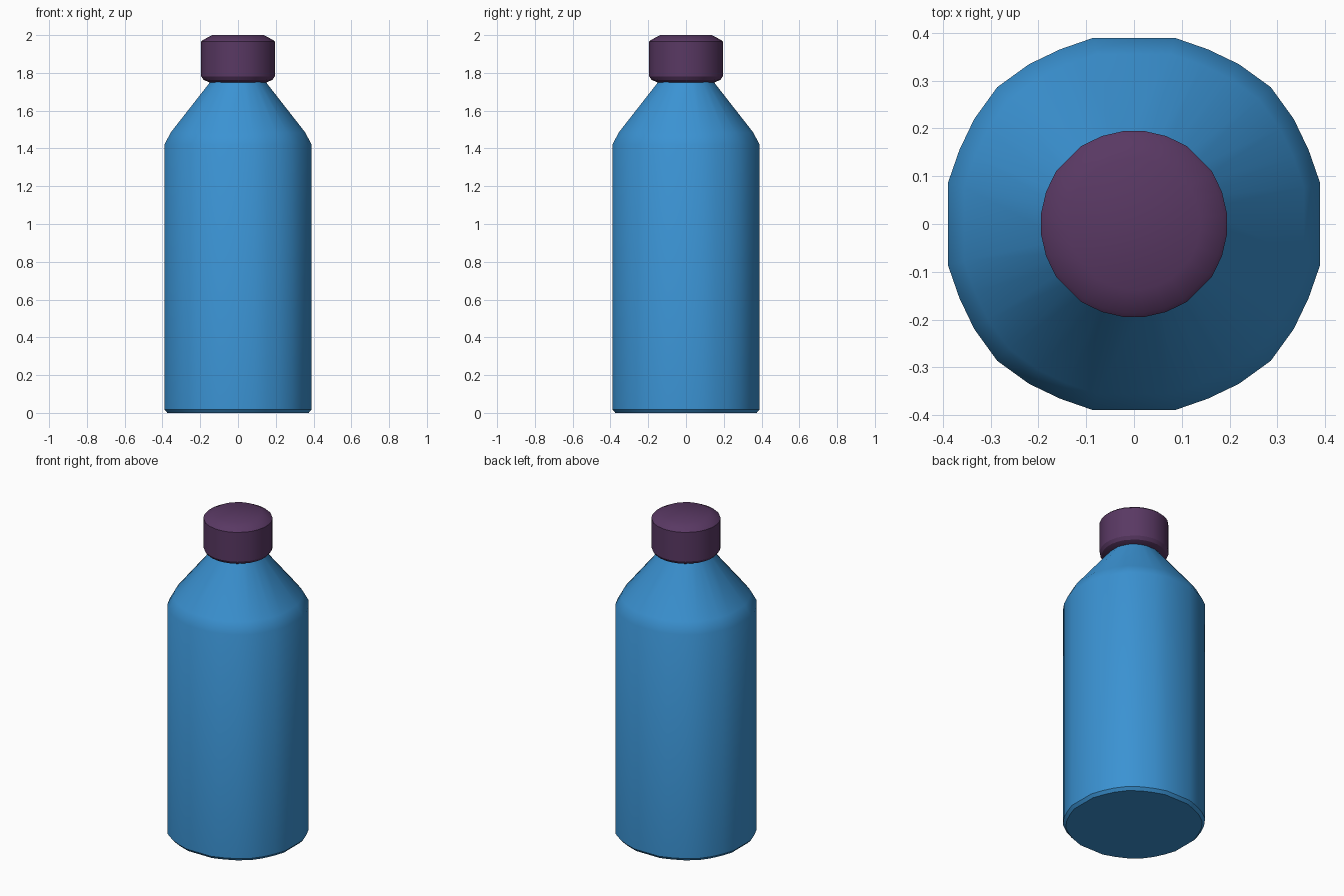
import bpy, bmesh, math

cube = bpy.data.objects.get("Cube")
if cube:
    bpy.data.objects.remove(cube, do_unlink=True)


def make_material(name, rgb):
    mat = bpy.data.materials.new(name)
    mat.use_nodes = True
    mat.diffuse_color = (*rgb, 1)
    mat.node_tree.nodes["Principled BSDF"].inputs["Base Color"].default_value = (*rgb, 1)
    return mat


def lathe(name, section, profile, mat):
    """Stack rings through (radius, z). The section lists (degrees, radius factor)
    for one quadrant and is repeated four times around the axis."""
    bm = bmesh.new()
    rings = []
    for radius, z in profile:
        ring = []
        for quadrant in range(4):
            for deg, factor in section:
                a = math.radians(deg + 90 * quadrant)
                r = radius * factor
                ring.append(bm.verts.new((r * math.cos(a), r * math.sin(a), z)))
        rings.append(ring)
    n = len(rings[0])
    for low, high in zip(rings, rings[1:]):
        for i in range(n):
            j = (i + 1) % n
            bm.faces.new((low[i], low[j], high[j], high[i]))
    bm.faces.new(rings[0][::-1])
    bm.faces.new(rings[-1])
    mesh = bpy.data.meshes.new(name)
    bm.to_mesh(mesh)
    bm.free()
    mesh.materials.append(mat)
    obj = bpy.data.objects.new(name, mesh)
    bpy.context.collection.objects.link(obj)
    bpy.ops.object.select_all(action='DESELECT')
    obj.select_set(True)
    bpy.context.view_layer.objects.active = obj
    bpy.ops.object.shade_smooth_by_angle(angle=math.radians(29))
    return obj


blue = make_material("bottle blue", (0.043, 0.29, 0.65))
purple = make_material("cap purple", (0.10, 0.04, 0.125))

# Body with four slightly flattened sides, sloping shoulder and neck
body_section = [(12.3, 1.0), (23, 0.995), (33.3, 1.003), (45, 1.015),
                (56.7, 1.003), (67, 0.995), (77.7, 1.0)]
lathe("bottle_body", body_section,
      [(0.383, 0.0), (0.399, 0.018), (0.399, 1.42), (0.364, 1.485),
       (0.152, 1.75), (0.14, 1.78)], blue)

# Screw cap with bevelled rims
cap_section = [(6, 1.0), (20, 1.0), (34, 1.005), (56, 1.005), (70, 1.0), (84, 1.0)]
lathe("cap", cap_section,
      [(0.145, 1.747), (0.183, 1.763), (0.196, 1.782), (0.196, 1.965),
       (0.187, 1.974), (0.138, 2.0)], purple)
